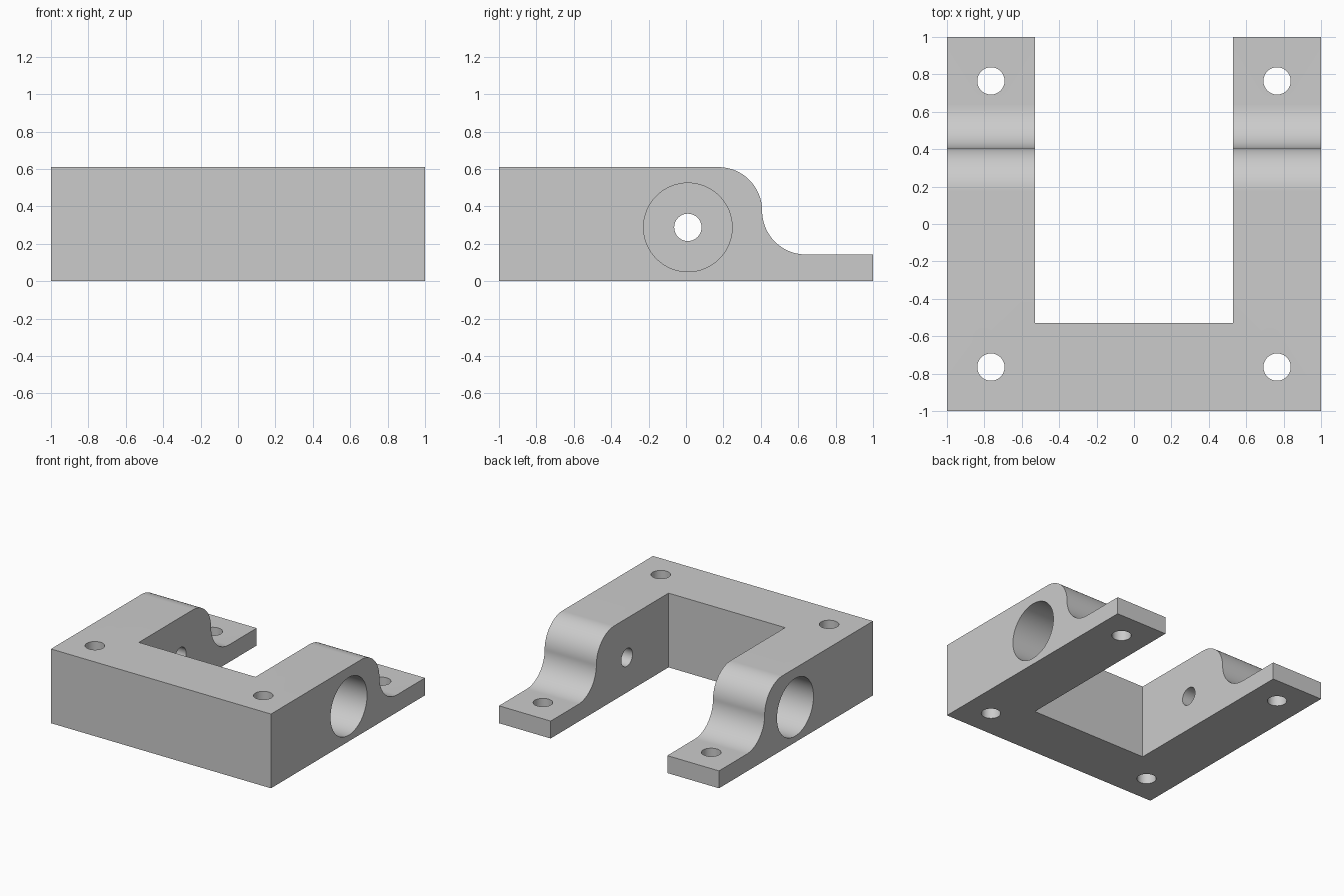
import bpy, bmesh
from math import sin, cos, pi, radians
from mathutils import Matrix

cube = bpy.data.objects.get("Cube")
if cube:
    bpy.data.objects.remove(cube, do_unlink=True)

HEIGHT, FLANGE = 0.61, 0.143          # block height, rear flange thickness
R = (HEIGHT - FLANGE) / 2             # radius of both blend arcs
EDGE = 0.407                          # y where the two arcs meet
SLOT = 0.53                           # half width of the central opening
BORE_Y, BORE_Z, BORE_DEPTH = 0.01, 0.288, 0.33
STEPS = 32

grey = bpy.data.materials.new("light grey")
grey.use_nodes = True
colour = (0.6, 0.6, 0.6, 1)
grey.diffuse_color = colour
grey.node_tree.nodes["Principled BSDF"].inputs["Base Color"].default_value = colour


def make_object(name, bm):
    bmesh.ops.recalc_face_normals(bm, faces=bm.faces)
    mesh = bpy.data.meshes.new(name)
    bm.to_mesh(mesh)
    bm.free()
    mesh.materials.append(grey)
    obj = bpy.data.objects.new(name, mesh)
    bpy.context.collection.objects.link(obj)
    return obj


def cylinder(name, radius, length, centre, axis):
    bm = bmesh.new()
    turn = Matrix.Rotation(pi / 2, 4, 'Y') if axis == 'X' else Matrix()
    bmesh.ops.create_cone(bm, cap_ends=True, segments=64, radius1=radius,
                          radius2=radius, depth=length,
                          matrix=Matrix.Translation(centre) @ turn)
    return make_object(name, bm)


def cut(target, cutter):
    cutter.hide_render = True
    mod = target.modifiers.new("cut", 'BOOLEAN')
    mod.operation, mod.solver, mod.object = 'DIFFERENCE', 'EXACT', cutter
    bpy.context.view_layer.objects.active = target
    bpy.ops.object.modifier_apply(modifier=mod.name)
    bpy.data.objects.remove(cutter, do_unlink=True)


# Side profile: flat top, convex arc, concave arc, thin rear flange
profile = [(-1, 0), (-1, HEIGHT)]
for i in range(STEPS + 1):
    a = pi / 2 * (1 - i / STEPS)
    profile.append((EDGE - R + R * cos(a), HEIGHT - R + R * sin(a)))
for i in range(1, STEPS + 1):
    a = pi + pi / 2 * i / STEPS
    profile.append((EDGE + R + R * cos(a), FLANGE + R + R * sin(a)))
profile += [(1, FLANGE), (1, 0)]

# Bracket body extruded across the width
bm = bmesh.new()
face = bm.faces.new([bm.verts.new((-1, y, z)) for y, z in profile])
side = bmesh.ops.extrude_face_region(bm, geom=[face])
bmesh.ops.translate(bm, vec=(2, 0, 0),
                    verts=[v for v in side["geom"] if isinstance(v, bmesh.types.BMVert)])
body = make_object("bracket_body", bm)

# Central opening, open to the rear
bm = bmesh.new()
bmesh.ops.create_cube(bm, size=1)
bmesh.ops.scale(bm, vec=(2 * SLOT, 2, 2), verts=bm.verts)
bmesh.ops.translate(bm, vec=(0, 1 - SLOT, 0.3), verts=bm.verts)
cut(body, make_object("slot_cutter", bm))

# Vertical mounting holes, counterbores and cross holes
for sx in (-1, 1):
    for sy in (-1, 1):
        cut(body, cylinder("mount_hole", 0.073, 2, (sx * 0.765, sy * 0.765, 0.3), 'Z'))
    cut(body, cylinder("counterbore", 0.237, 2 * BORE_DEPTH, (sx, BORE_Y, BORE_Z), 'X'))
    cut(body, cylinder("cross_hole", 0.073, 0.8, (sx * 0.8, BORE_Y, BORE_Z), 'X'))

bpy.ops.object.select_all(action='DESELECT')
body.select_set(True)
bpy.context.view_layer.objects.active = body
bpy.ops.object.shade_smooth_by_angle(angle=radians(30))
